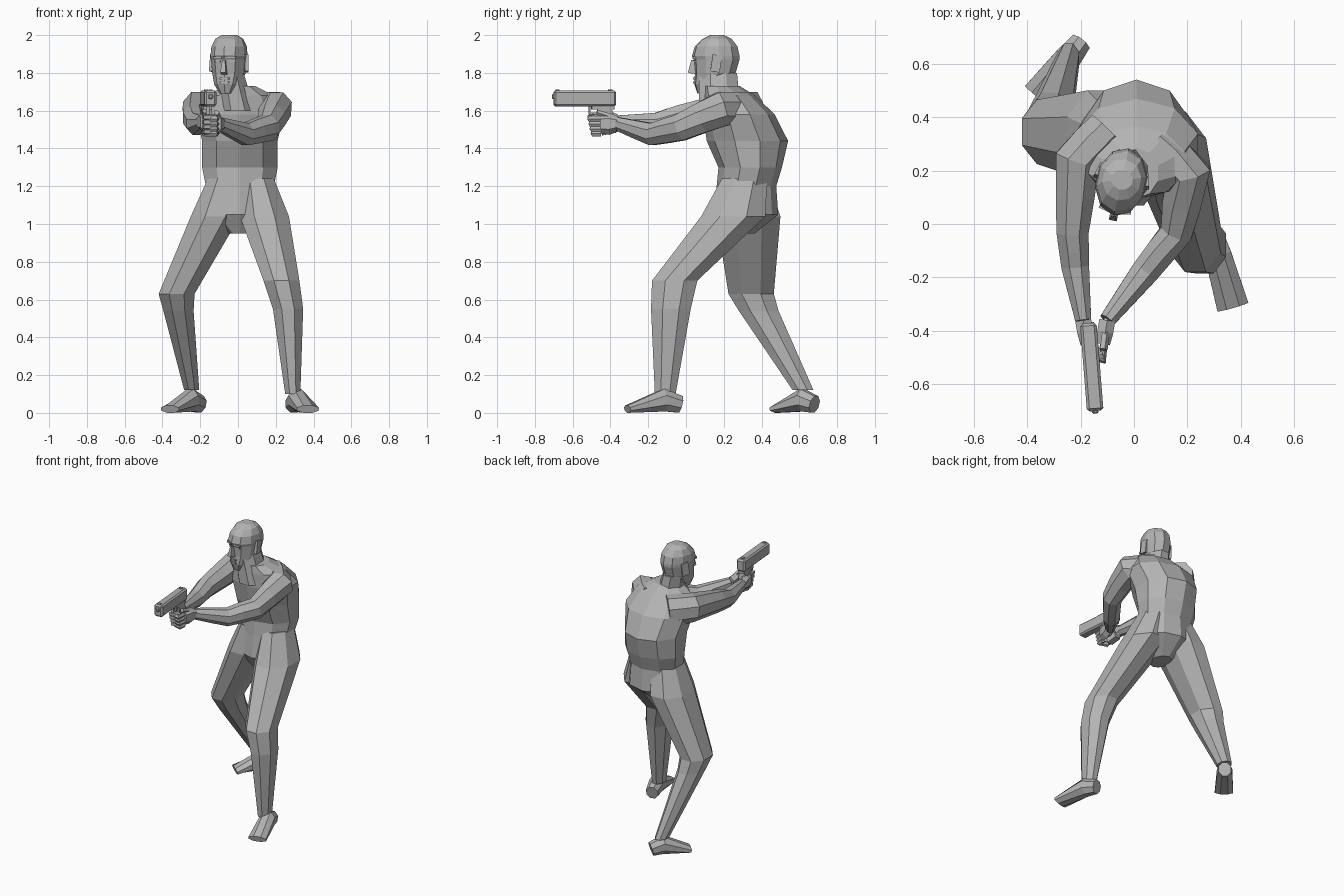
import bpy, bmesh, math
from mathutils import Matrix, Vector

default_cube = bpy.data.objects.get("Cube")
if default_cube:
    bpy.data.objects.remove(default_cube)

UP = Vector((0, 0, 1))
ACROSS = Vector((1, 0, 0))
DEPTH = Vector((0, 1, 0))


def make_material(name, value):
    material = bpy.data.materials.new(name)
    material.use_nodes = True
    colour = (value, value, value, 1)
    material.diffuse_color = colour
    shader = material.node_tree.nodes["Principled BSDF"]
    shader.inputs["Base Color"].default_value = colour
    return material


GREY = make_material("plain grey", 0.45)


def finish(name, bm):
    bmesh.ops.recalc_face_normals(bm, faces=bm.faces[:])
    mesh = bpy.data.meshes.new(name)
    bm.to_mesh(mesh)
    bm.free()
    mesh.materials.append(GREY)
    part = bpy.data.objects.new(name, mesh)
    bpy.context.collection.objects.link(part)
    return part


def ring(centre, side, other, sides):
    """Polygon whose flats touch the two half widths."""
    grow = 1 / math.cos(math.pi / sides)
    angles = [math.tau * (i + 0.5) / sides for i in range(sides)]
    return [centre + grow * (side * math.cos(a) + other * math.sin(a)) for a in angles]


def skin(name, loops):
    """Join point loops into a capped, flat-faced body."""
    bm = bmesh.new()
    rows = [[bm.verts.new(point) for point in loop] for loop in loops]
    for low, high in zip(rows, rows[1:]):
        for i in range(len(low)):
            bm.faces.new((low[i - 1], low[i], high[i], high[i - 1]))
    bm.faces.new(rows[0])
    bm.faces.new(rows[-1])
    return finish(name, bm)


def limb(name, joints, sizes, steps=1, sides=8, level=False):
    """Sweep from joint to joint, blending the half widths in between.
    Level rings lie flat, the others stand square to the path."""
    points = [Vector(joint) for joint in joints]
    widths = [Vector(size) for size in sizes]
    centres, spans = [], []
    for i in range(len(points) - 1):
        for step in range(steps):
            share = step / steps
            centres.append(points[i].lerp(points[i + 1], share))
            spans.append(widths[i].lerp(widths[i + 1], share))
    centres.append(points[-1])
    spans.append(widths[-1])

    loops = []
    last = len(centres) - 1
    for i, (centre, span) in enumerate(zip(centres, spans)):
        side, other = ACROSS, DEPTH
        if not level:
            along = centres[min(i + 1, last)] - centres[max(i - 1, 0)]
            side = along.cross(UP).normalized()
            other = side.cross(along).normalized()
        loops.append(ring(centre, side * span.x, other * span.y, sides))
    return skin(name, loops)


def column(name, middle, levels, sides=10):
    """Stack level rings given as height, half width, front and back."""
    loops = []
    for height, half, front, back in levels:
        centre = Vector((middle, (front + back) / 2, height))
        loops.append(ring(centre, ACROSS * half, DEPTH * (back - front) / 2, sides))
    return skin(name, loops)


def box(name, frame, centre, size, tilt=0, turn=0, bevel=0, top=1):
    """Block in a local frame; its upper face is narrowed by top."""
    bm = bmesh.new()
    bmesh.ops.create_cube(bm, size=1)
    for vert in bm.verts:
        if vert.co.z > 0:
            vert.co.x *= top
    bmesh.ops.scale(bm, vec=size, verts=bm.verts[:])
    if bevel:
        bmesh.ops.bevel(bm, geom=bm.edges[:], offset=bevel, segments=1, affect='EDGES')
    part = finish(name, bm)
    spin = Matrix.Rotation(turn, 4, 'Z') @ Matrix.Rotation(tilt, 4, 'X')
    part.matrix_world = frame @ Matrix.Translation(centre) @ spin


# Torso and neck
column("torso", 0.01, [
    (0.95, 0.06, 0.2, 0.36), (1.05, 0.19, 0.15, 0.48), (1.2, 0.18, 0.17, 0.47),
    (1.3, 0.2, 0.18, 0.5), (1.44, 0.2, 0.12, 0.53), (1.58, 0.23, 0.1, 0.46),
    (1.68, 0.18, 0.1, 0.36), (1.73, 0.08, 0.1, 0.28)])
limb("neck", [(0, 0.18, 1.6), (-0.04, 0.17, 1.8)], [(0.09, 0.11), (0.07, 0.1)],
     steps=2, level=True)

# Legs share one thickness from waist to ankle; each foot runs from heel to toe
LEG_SIZES = [(0.09, 0.12), (0.13, 0.17), (0.095, 0.12), (0.08, 0.105), (0.04, 0.055)]
FOOT_SIZES = [(0.04, 0.045), (0.05, 0.06), (0.06, 0.02)]


def leg(side, joints, heel, toe):
    limb(side + "_leg", joints, LEG_SIZES, steps=2, level=True)
    heel, toe = Vector(heel), Vector(toe)
    instep = heel.lerp(toe, 0.3) + UP * 0.03
    limb(side + "_foot", [heel, instep, toe], FOOT_SIZES)


leg("left", [(0.1, 0.31, 1.24), (0.14, 0.25, 1.04), (0.23, -0.06, 0.7),
             (0.265, -0.08, 0.55), (0.29, -0.11, 0.1)],
    heel=(0.29, -0.03, 0.045), toe=(0.37, -0.31, 0.02))
leg("right", [(-0.07, 0.31, 1.24), (-0.12, 0.33, 1.04), (-0.325, 0.345, 0.63),
              (-0.315, 0.385, 0.54), (-0.245, 0.62, 0.12)],
    heel=(-0.2, 0.68, 0.045), toe=(-0.36, 0.48, 0.02))

# Arms and hands; inward points towards the grip
ARM_SIZES = [(0.08, 0.1), (0.085, 0.09), (0.06, 0.07), (0.052, 0.058), (0.03, 0.035)]


def arm(side, joints, inward):
    limb(side + "_arm", joints, ARM_SIZES, steps=2)
    wrist = Vector(joints[-1])
    knuckles = wrist - DEPTH * 0.09 - ACROSS * inward * -0.015
    limb(side + "_palm", [wrist, wrist.lerp(knuckles, 0.5), knuckles],
         [(0.03, 0.035), (0.03, 0.05), (0.025, 0.045)], sides=6)
    across = ACROSS * inward * 0.06 + DEPTH * 0.02
    # Four curled fingers, one below the other
    thick = 0.013
    for i in range(4):
        base = knuckles + UP * thick * (2 - 2 * i)
        bend = base - DEPTH * (0.06 - thick * i / 2)
        limb(f"{side}_finger_{i}", [base, bend, bend + across],
             [(thick, thick)] * 3, sides=5)
    # Thumb along the frame
    tip = knuckles + UP * 0.06 - DEPTH * 0.02
    limb(side + "_thumb", [wrist, wrist.lerp(tip, 0.5) + UP * thick, tip],
         [(thick, thick)] * 3, sides=5)


arm("left", [(0.08, 0.3, 1.6), (0.2, 0.19, 1.61), (0.16, -0.03, 1.51),
             (0.04, -0.18, 1.475), (-0.1, -0.36, 1.53)], inward=-1)
arm("right", [(-0.1, 0.35, 1.6), (-0.21, 0.24, 1.61), (-0.23, -0.03, 1.56),
              (-0.22, -0.16, 1.53), (-0.19, -0.36, 1.54)], inward=1)

# Pistol, measured back from the muzzle along its own axis
GUN = Matrix.Translation((-0.145, -0.7, 1.665)) @ Matrix.Rotation(0.08, 4, 'Z')
box("slide", GUN, (0, 0.165, 0), (0.062, 0.33, 0.085), bevel=0.01)
box("frame", GUN, (0, 0.26, -0.045), (0.045, 0.12, 0.03))
box("grip", GUN, (0, 0.28, -0.11), (0.045, 0.075, 0.16), tilt=0.2)
box("trigger_guard", GUN, (0, 0.22, -0.08), (0.02, 0.06, 0.01))
box("guard_front", GUN, (0, 0.19, -0.06), (0.02, 0.01, 0.05))
box("barrel", GUN, (0, 0, 0.01), (0.025, 0.02, 0.025), bevel=0.005)
for name, back in (("front_sight", 0.02), ("rear_sight", 0.3)):
    box(name, GUN, (0, back, 0.04), (0.02, 0.02, 0.015))

# Head, measured from its own axis and turned to its right
HEAD = Matrix.Translation((-0.047, 0.16, 0)) @ Matrix.Rotation(-0.22, 4, 'Z')
head = column("head", 0, [
    (1.69, 0.035, -0.1, -0.03), (1.74, 0.068, -0.115, 0.05), (1.8, 0.083, -0.11, 0.1),
    (1.87, 0.09, -0.115, 0.12), (1.89, 0.092, -0.125, 0.12), (1.94, 0.088, -0.11, 0.11),
    (1.98, 0.07, -0.07, 0.08), (2, 0.04, -0.03, 0.04)])
head.matrix_world = HEAD
box("nose", HEAD, (0, -0.12, 1.83), (0.03, 0.045, 0.07), tilt=-0.25, top=0.5)
for name, height in (("upper_lip", 1.77), ("lower_lip", 1.75)):
    box(name, HEAD, (0, -0.11, height), (0.05, 0.02, 0.01))

# Brows, eyes and ears on both sides
for name, sign in (("left", 1), ("right", -1)):
    lean = sign * 0.25
    box(name + "_brow", HEAD, (sign * 0.035, -0.11, 1.88), (0.05, 0.02, 0.015), turn=lean)
    box(name + "_eye", HEAD, (sign * 0.035, -0.1, 1.86), (0.03, 0.02, 0.01), turn=lean)
    box(name + "_ear", HEAD, (sign * 0.09, 0.02, 1.85), (0.02, 0.05, 0.09), tilt=-0.15, turn=lean)
